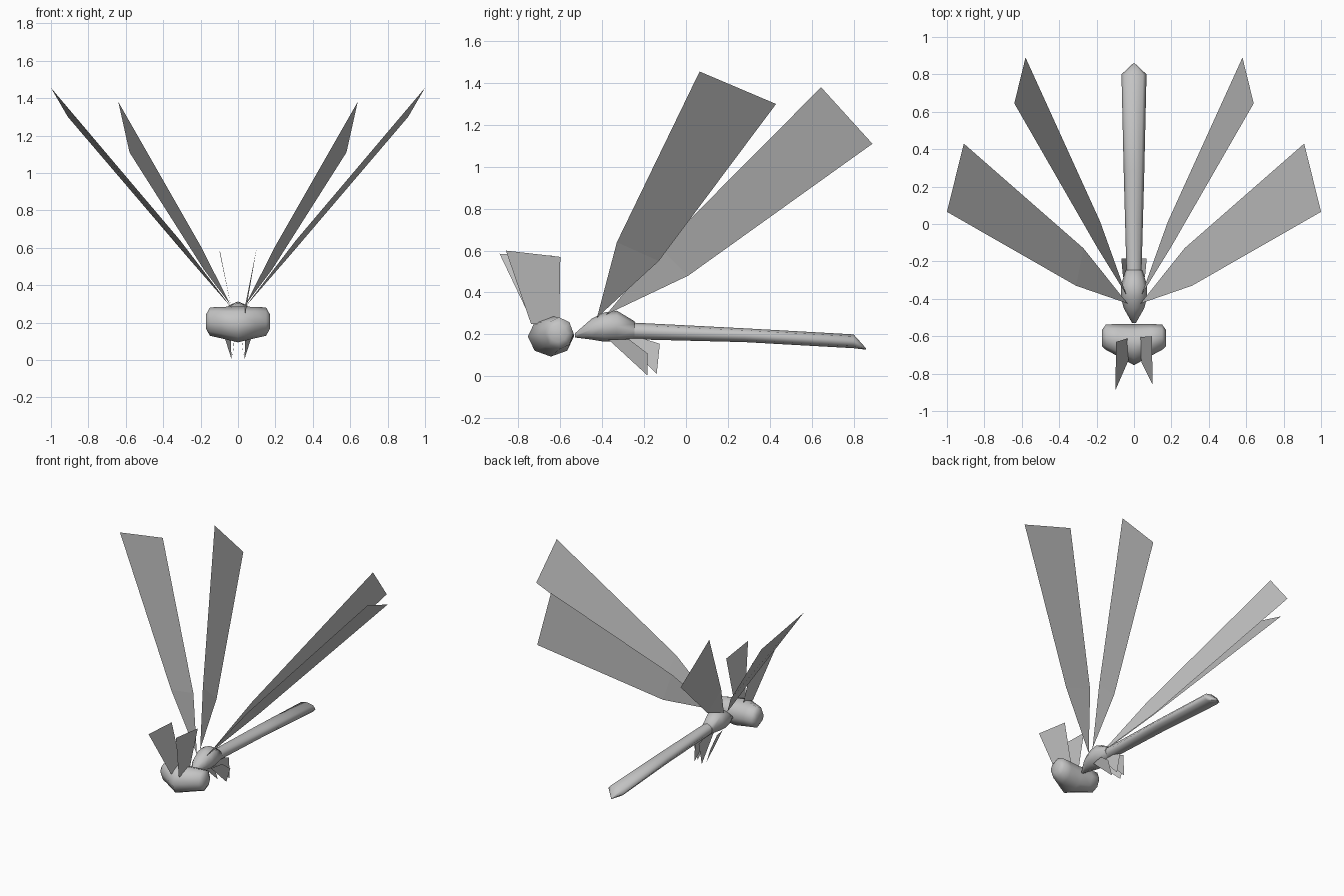
import bpy, bmesh, math

if "Cube" in bpy.data.objects:
    bpy.data.objects.remove(bpy.data.objects["Cube"])

grey = bpy.data.materials.new("body grey")
grey.diffuse_color = (0.55, 0.55, 0.55, 1)
grey.use_nodes = True
grey.node_tree.nodes["Principled BSDF"].inputs["Base Color"].default_value = grey.diffuse_color


def make(name, verts, faces, smooth=False):
    mesh = bpy.data.meshes.new(name)
    mesh.from_pydata(verts, [], faces)
    mesh.materials.append(grey)
    if smooth:
        bm = bmesh.new()
        bm.from_mesh(mesh)
        bmesh.ops.recalc_face_normals(bm, faces=bm.faces)
        bm.to_mesh(mesh)
        bm.free()
        mesh.shade_smooth()
        mesh.set_sharp_from_angle(angle=math.radians(65))
    obj = bpy.data.objects.new(name, mesh)
    bpy.context.collection.objects.link(obj)
    return obj


def loft(name, rings, axis, n=8):
    """Skin elliptical rings (position, centre, centre z, radius, radius z)."""
    verts, faces = [], []
    for pos, c, cz, r, rz in rings:
        for i in range(n):
            a = 2 * math.pi * i / n
            side, z = c + r * math.cos(a), cz + rz * math.sin(a)
            verts.append((pos, side, z) if axis == "x" else (side, pos, z))
    for k in range(len(rings) - 1):
        for i in range(n):
            j = (i + 1) % n
            faces.append((k * n + i, k * n + j, (k + 1) * n + j, (k + 1) * n + i))
    faces.append(tuple(range(n)))
    faces.append(tuple(range((len(rings) - 1) * n, len(rings) * n)))
    return make(name, verts, faces, True)


def plate_pair(name, pts, faces):
    """Thin plate on the right and its mirror on the left."""
    make(name + "_right", pts, faces)
    make(name + "_left", [(-x, y, z) for x, y, z in pts], [f[::-1] for f in faces])


# Wide head, skinned from side to side
half = [(0.17, -0.61, 0.205, 0.045, 0.04),
        (0.15, -0.605, 0.205, 0.068, 0.076),
        (0.09, -0.62, 0.20, 0.085, 0.084),
        (0.0, -0.645, 0.19, 0.11, 0.096)]
loft("head", [(-r[0],) + r[1:] for r in half] + half[-2::-1], "x")

# Thorax with a pinched neck
loft("thorax", [(-0.53, 0, 0.195, 0.01, 0.01),
                (-0.45, 0, 0.225, 0.055, 0.05),
                (-0.39, 0, 0.235, 0.07, 0.07),
                (-0.33, 0, 0.24, 0.07, 0.073),
                (-0.245, 0, 0.22, 0.045, 0.042)], "y")

# Long abdomen with a low pointed tip
loft("abdomen", [(-0.27, 0, 0.217, 0.04, 0.04),
                 (0.28, 0, 0.196, 0.055, 0.033),
                 (0.80, 0, 0.167, 0.067, 0.033),
                 (0.86, 0, 0.13, 0.003, 0.003)], "y")

# Wings: a narrow root triangle and a long flaring blade
wing_faces = [(0, 2, 1), (1, 2, 3, 4)]
plate_pair("front_wing", [(0.035, -0.425, 0.28),
                          (0.31, -0.33, 0.64), (0.27, -0.13, 0.55),
                          (0.91, 0.43, 1.30), (1.0, 0.065, 1.455)], wing_faces)
plate_pair("rear_wing", [(0.04, -0.38, 0.295),
                         (0.20, -0.12, 0.61), (0.18, 0.01, 0.48),
                         (0.58, 0.89, 1.11), (0.64, 0.645, 1.38)], wing_faces)

# Flat antennae, the left one leaning slightly further forward
make("antenna_right", [(0.03, -0.605, 0.25), (0.04, -0.74, 0.25),
                       (0.10, -0.86, 0.60), (0.095, -0.60, 0.57)], [(0, 1, 2, 3)])
make("antenna_left", [(-0.03, -0.61, 0.25), (-0.03, -0.73, 0.25),
                      (-0.10, -0.89, 0.585), (-0.095, -0.63, 0.575)], [(3, 2, 1, 0)])

# Short folded legs, an outer and an inner blade on each side
plate_pair("outer_leg", [(0.04, -0.37, 0.175), (0.035, -0.185, 0.005),
                         (0.068, -0.185, 0.11), (0.06, -0.27, 0.175)], [(0, 1, 2, 3)])
plate_pair("inner_leg", [(0.015, -0.30, 0.175), (0.03, -0.14, 0.01),
                         (0.015, -0.125, 0.155), (0.01, -0.22, 0.185)], [(0, 1, 2, 3)])
